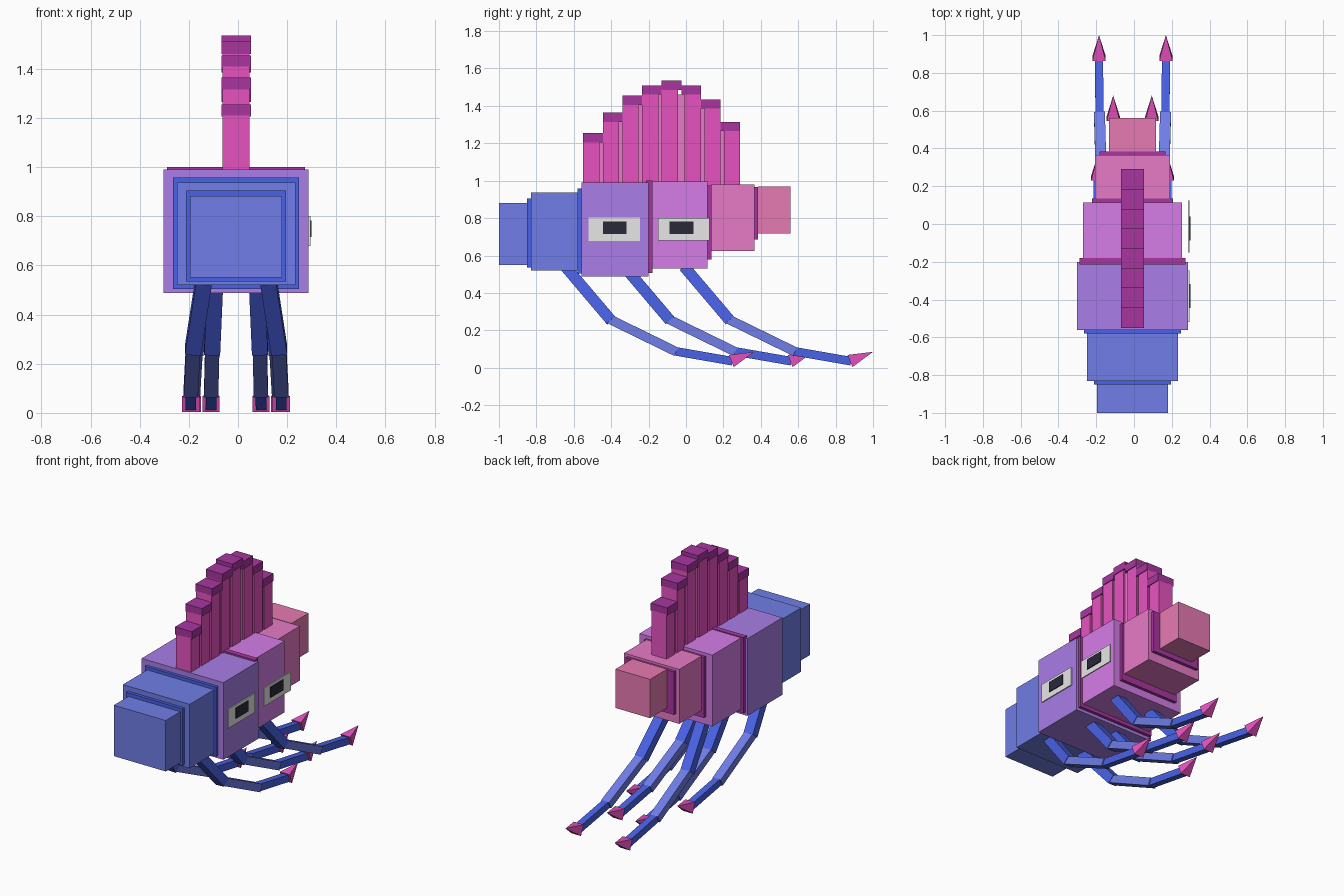
import bpy
import bmesh
from mathutils import Matrix, Vector

if "Cube" in bpy.data.objects:
    bpy.data.objects.remove(bpy.data.objects["Cube"])

CX = -0.008  # symmetry plane of body, crest and legs


def material(name, hex_code):
    srgb = [int(hex_code[i:i + 2], 16) / 255 for i in (0, 2, 4)]
    col = [c / 12.92 if c <= 0.04045 else ((c + 0.055) / 1.055) ** 2.4 for c in srgb] + [1]
    m = bpy.data.materials.new(name)
    m.use_nodes = True
    m.diffuse_color = col
    bsdf = next(n for n in m.node_tree.nodes if n.type == 'BSDF_PRINCIPLED')
    bsdf.inputs["Base Color"].default_value = col
    return m


BLUE = material("periwinkle blue", "7786F6")
DEEP = material("deep blue", "4A62E6")
VIOLET = material("violet", "B586F7")
ORCHID = material("orchid", "E486F7")
PINK = material("soft pink", "F683D4")
ROSE = material("rose", "F683BE")
MAGENTA = material("bright magenta", "FA5AD0")
PLUM = material("dark plum", "A8369F")
WHITE = material("eye white", "F8F8F8")
BLACK = material("pupil black", "292938")


def add_mesh(name, bm, mat):
    bmesh.ops.recalc_face_normals(bm, faces=bm.faces)
    me = bpy.data.meshes.new(name)
    bm.to_mesh(me)
    bm.free()
    me.materials.append(mat)
    ob = bpy.data.objects.new(name, me)
    bpy.context.collection.objects.link(ob)
    return ob


def box(name, x, y, z, mat):
    """Axis-aligned box from three (low, high) ranges."""
    ranges = (x, y, z)
    bm = bmesh.new()
    size = Matrix.Diagonal([b - a for a, b in ranges] + [1])
    centre = Matrix.Translation([(a + b) / 2 for a, b in ranges])
    bmesh.ops.create_cube(bm, size=1, matrix=centre @ size)
    return add_mesh(name, bm, mat)


def along(start, end):
    """Frame at start whose z axis points to end and whose x axis stays sideways."""
    d = (end - start).normalized()
    up = d.cross(Vector((1, 0, 0))).normalized()
    side = up.cross(d).normalized()
    return Matrix.Translation(start) @ Matrix((side, up, d)).transposed().to_4x4()


def bar(name, start, end, width, height, mat):
    length = (end - start).length
    bm = bmesh.new()
    bmesh.ops.create_cube(bm, size=1, matrix=along(start, end)
                          @ Matrix.Translation((0, 0, length / 2))
                          @ Matrix.Diagonal((width, height, length + 0.012, 1)))
    return add_mesh(name, bm, mat)


def claw(name, start, end, width, mat):
    length = (end - start).length
    bm = bmesh.new()
    bmesh.ops.create_cone(bm, cap_ends=True, segments=4, radius1=width * 0.7071, radius2=0,
                          depth=length, matrix=along(start, end)
                          @ Matrix.Translation((0, 0, length / 2))
                          @ Matrix.Rotation(0.785398, 4, 'Z'))
    return add_mesh(name, bm, mat)


# Body segments and the thin collars between them: half width, y range, z range
for name, half, y, z, mat in [
    ("head", 0.187, (-1.0, -0.85), (0.55, 0.882), BLUE),
    ("head_collar", 0.203, (-0.85, -0.83), (0.535, 0.905), DEEP),
    ("neck", 0.241, (-0.83, -0.58), (0.52, 0.937), BLUE),
    ("neck_collar", 0.257, (-0.58, -0.56), (0.505, 0.957), DEEP),
    ("front_body", 0.295, (-0.56, -0.2), (0.487, 0.99), VIOLET),
    ("middle_collar", 0.28, (-0.215, -0.18), (0.507, 1.0), PLUM),
    ("middle_body", 0.263, (-0.18, 0.115), (0.53, 0.995), ORCHID),
    ("rear_collar", 0.215, (0.115, 0.135), (0.58, 0.975), PLUM),
    ("rear_body", 0.199, (0.135, 0.365), (0.625, 0.98), PINK),
    ("tail_collar", 0.175, (0.365, 0.385), (0.685, 0.965), PLUM),
    ("tail", 0.125, (0.385, 0.56), (0.717, 0.97), ROSE),
]:
    box(name, (CX - half, CX + half), y, z, mat)

# Crest: capped columns with slimmer fillers between them
tops = [1.255, 1.365, 1.455, 1.51, 1.535, 1.51, 1.435, 1.315]
for i, top in enumerate(tops):
    y0 = -0.55 + 0.105 * i
    y1 = y0 + 0.105
    rear = i > 4
    column_y = (y0 + 0.018, y1) if rear else (y0, y1 - 0.018)
    box(f"crest_column_{i + 1}", (CX - 0.055, CX + 0.055), column_y, (0.97, top - 0.045), MAGENTA)
    box(f"crest_cap_{i + 1}", (CX - 0.06, CX + 0.06), (y0, y1), (top - 0.05, top), PLUM)
    if i < len(tops) - 1:
        box(f"crest_filler_{i + 1}", (CX - 0.045, CX + 0.045), (y1 - 0.022, y1 + 0.022),
            (0.97, min(top, tops[i + 1]) - 0.048), PINK)

# Eyes on the left side only
for i, (y, z, pupil_y) in enumerate([((-0.52, -0.245), (0.678, 0.802), (-0.445, -0.318)),
                                     ((-0.15, 0.125), (0.68, 0.8), (-0.088, 0.04))]):
    box(f"eye_{i + 1}", (0.286, 0.294), y, z, WHITE)
    box(f"pupil_{i + 1}", (0.294, 0.3), pupil_y, (0.715, 0.783), BLACK)

# Legs: one swept-back path, shifted along y, mirrored left and right
path = [(-0.64, 0.535), (-0.405, 0.258), (-0.057, 0.088), (0.242, 0.036), (0.365, 0.085)]
legs = [("front", 0.0, (0.132, 0.175, 0.184, 0.184, 0.184)),
        ("middle", 0.315, (0.085, 0.097, 0.101, 0.102, 0.102)),
        ("rear", 0.635, (0.132, 0.165, 0.175, 0.177, 0.177))]
for leg, shift, spread in legs:
    for side, sign in (("left", 1), ("right", -1)):
        pts = [Vector((CX + sign * x, y + shift, z)) for x, (y, z) in zip(spread, path)]
        tag = f"{leg}_{side}"
        bar(f"{tag}_thigh", pts[0], pts[1], 0.065, 0.06, DEEP)
        bar(f"{tag}_shin", pts[1], pts[2], 0.058, 0.05, BLUE)
        bar(f"{tag}_foot", pts[2], pts[3], 0.043, 0.046, DEEP)
        claw(f"{tag}_claw", pts[3], pts[4], 0.07, MAGENTA)
